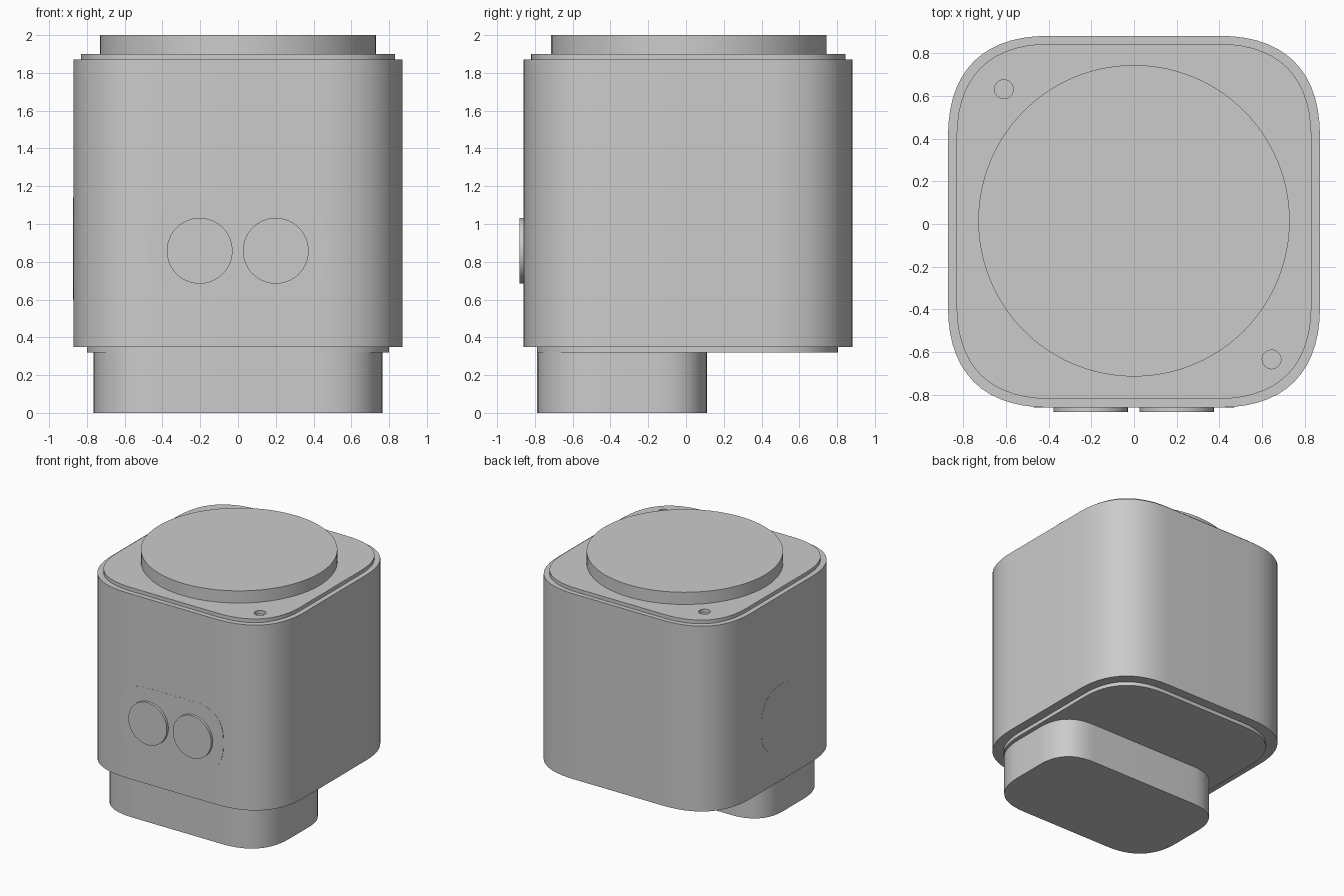
import bpy
import bmesh
import math
from mathutils import Matrix, Vector

if "Cube" in bpy.data.objects:
    bpy.data.objects.remove(bpy.data.objects["Cube"], do_unlink=True)

grey = bpy.data.materials.new("plain grey")
grey.use_nodes = True
grey.diffuse_color = (0.6, 0.6, 0.6, 1)
grey.node_tree.nodes["Principled BSDF"].inputs["Base Color"].default_value = (0.6, 0.6, 0.6, 1)


def soft_rectangle(x0, x1, y0, y1, front, back, steps=14):
    """Counter-clockwise outline with smoothly blended corners."""
    corners = [(x1, y0, front, (-1, 0), (0, 1)), (x1, y1, back, (0, -1), (-1, 0)),
               (x0, y1, back, (1, 0), (0, -1)), (x0, y0, front, (0, 1), (1, 0))]
    points = []
    for x, y, size, before, after in corners:
        corner, a, b = Vector((x, y)), Vector(before) * size, Vector(after) * size
        for i in range(steps + 1):
            t = i / steps
            s = 1 - t
            wa = s ** 3 + 3 * s * s * t * 0.35
            wb = t ** 3 + 3 * t * t * s * 0.35
            points.append(corner + a * wa + b * wb)
    return points


def circle(x, y, radius, sides=96):
    return [Vector((x + radius * math.cos(math.tau * i / sides),
                    y + radius * math.sin(math.tau * i / sides))) for i in range(sides)]


def extrude(name, outline, z0, z1, matrix=None):
    """Solid made by lifting an outline from z0 to z1."""
    bm = bmesh.new()
    face = bm.faces.new([bm.verts.new((p.x, p.y, z0)) for p in outline])
    lifted = bmesh.ops.extrude_face_region(bm, geom=[face])["geom"]
    bmesh.ops.translate(bm, vec=(0, 0, z1 - z0),
                        verts=[g for g in lifted if isinstance(g, bmesh.types.BMVert)])
    if matrix:
        bmesh.ops.transform(bm, matrix=matrix, verts=bm.verts)
    bmesh.ops.recalc_face_normals(bm, faces=bm.faces)
    mesh = bpy.data.meshes.new(name)
    bm.to_mesh(mesh)
    bm.free()
    mesh.materials.append(grey)
    obj = bpy.data.objects.new(name, mesh)
    bpy.context.collection.objects.link(obj)
    return obj


# Stacked housing
parts = [
    extrude("foot", soft_rectangle(-0.765, 0.765, -0.79, 0.11, 0.36, 0.28), 0, 0.32),
    extrude("base_plate", soft_rectangle(-0.8, 0.8, -0.79, 0.805, 0.42, 0.42), 0.32, 0.35),
    extrude("body", soft_rectangle(-0.872, 0.872, -0.86, 0.882, 0.47, 0.47), 0.35, 1.87),
    extrude("top_disc", circle(0, 0.015, 0.73), 1.87, 2.0),
]

# Lid with two small holes
lid = extrude("lid", soft_rectangle(-0.832, 0.832, -0.82, 0.845, 0.44, 0.44), 1.87, 1.9)
for i, (x, y) in enumerate([(-0.61, 0.632), (0.645, -0.635)]):
    cutter = extrude(f"hole_cutter_{i}", circle(x, y, 0.044, 32), 1.8, 2.0)
    cutter.hide_render = True
    cutter.hide_set(True)
    cut = lid.modifiers.new("hole", "BOOLEAN")
    cut.operation = "DIFFERENCE"
    cut.object = cutter
bpy.context.view_layer.objects.active = lid
lid.select_set(True)
for modifier in list(lid.modifiers):
    cutter = modifier.object
    bpy.ops.object.modifier_apply(modifier=modifier.name)
    bpy.data.objects.remove(cutter, do_unlink=True)
parts.append(lid)

# Front lenses and thin panels: local z points out of the wall
to_front = Matrix.Rotation(math.pi / 2, 4, "X")
to_side = Matrix.Rotation(-math.pi / 2, 4, "Z") @ to_front
for side, x in (("right", -0.203), ("left", 0.2)):
    parts.append(extrude(f"{side}_lens", circle(x, 0.858, 0.174, 64), 0.85, 0.882, to_front))
parts.append(extrude("front_panel", soft_rectangle(-0.47, 0.47, 0.6, 1.14, 0.25, 0.25),
                     0.855, 0.861, to_front))
parts.append(extrude("side_panel", soft_rectangle(-0.27, 0.27, 0.6, 1.14, 0.25, 0.25),
                     0.868, 0.873, to_side))

# Smooth curved walls, crisp rims
bpy.ops.object.select_all(action="DESELECT")
for part in parts:
    part.select_set(True)
bpy.context.view_layer.objects.active = parts[0]
bpy.ops.object.shade_smooth_by_angle(angle=math.radians(30))
